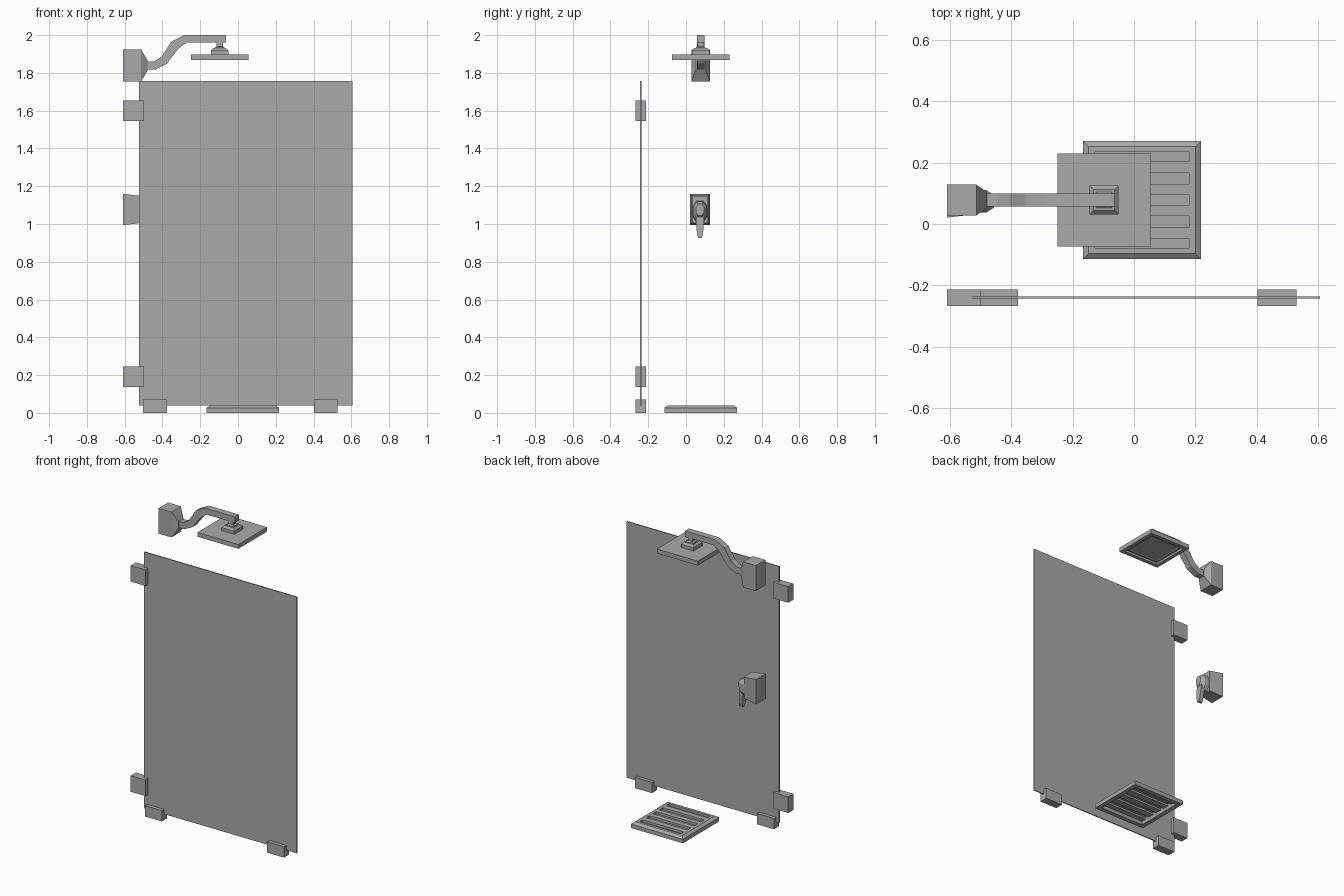
import bpy
import bmesh

old = bpy.data.objects.get("Cube")
if old:
    bpy.data.objects.remove(old)

# One grey for every part
grey = bpy.data.materials.new("plain grey")
grey.use_nodes = True
COLOUR = (0.4, 0.4, 0.4, 1)
grey.diffuse_color = COLOUR
grey.node_tree.nodes["Principled BSDF"].inputs["Base Color"].default_value = COLOUR


def loft(name, rings):
    """Skin a stack of equal-sized point rings and cap both ends."""
    bm = bmesh.new()
    loops = [[bm.verts.new(p) for p in ring] for ring in rings]
    n = len(loops[0])
    for a, b in zip(loops, loops[1:]):
        for i in range(n):
            j = (i + 1) % n
            bm.faces.new((a[i], a[j], b[j], b[i]))
    bm.faces.new(loops[0][::-1])
    bm.faces.new(loops[-1])
    bmesh.ops.recalc_face_normals(bm, faces=bm.faces[:])
    mesh = bpy.data.meshes.new(name)
    bm.to_mesh(mesh)
    bm.free()
    mesh.materials.append(grey)
    obj = bpy.data.objects.new(name, mesh)
    bpy.context.collection.objects.link(obj)
    return obj


def flat(cx, cy, hx, hy, z):
    """Horizontal rectangle."""
    return [(cx + sx * hx, cy + sy * hy, z)
            for sx, sy in ((-1, -1), (1, -1), (1, 1), (-1, 1))]


def upright(x, cy, cz, hy, hz):
    """Rectangle facing along x."""
    return [(x, cy + sy * hy, cz + sz * hz)
            for sy, sz in ((-1, -1), (1, -1), (1, 1), (-1, 1))]


def octagon(x, cy, cz, hy, hz, cut=0.5):
    """Eight-sided outline facing along x."""
    corners = ((-cut, -1), (cut, -1), (1, -cut), (1, cut),
               (cut, 1), (-cut, 1), (-1, cut), (-1, -cut))
    return [(x, cy + a * hy, cz + b * hz) for a, b in corners]


def box(name, x0, x1, y0, y1, z0, z1):
    c = ((x0 + x1) / 2, (y0 + y1) / 2, (x1 - x0) / 2, (y1 - y0) / 2)
    return loft(name, [flat(*c, z0), flat(*c, z1)])


def combine(obj, tool, operation):
    """Apply a boolean and discard the tool."""
    tool.hide_render = True
    mod = obj.modifiers.new(operation.lower(), 'BOOLEAN')
    mod.operation, mod.object, mod.solver = operation, tool, 'EXACT'
    bpy.context.view_layer.update()
    graph = bpy.context.evaluated_depsgraph_get()
    mesh = bpy.data.meshes.new_from_object(obj.evaluated_get(graph))
    obj.modifiers.clear()
    obj.data = mesh
    bpy.data.objects.remove(tool)


# Glass panel with its wall and floor clamps
box("glass_panel", -0.525, 0.605, -0.243, -0.236, 0.04, 1.757)
for name, z0, z1 in (("lower", 0.137, 0.245), ("upper", 1.545, 1.653)):
    box(name + "_wall_clamp", -0.608, -0.498, -0.267, -0.213, z0, z1)
for name, x0 in (("right", -0.503), ("left", 0.402)):
    box(name + "_floor_clamp", x0, x0 + 0.126, -0.267, -0.213, 0, 0.072)

# Floor drain: bevelled shell, hollow underneath, with five slot pockets
DX, DY = 0.026, 0.078
sections = [(0.155, 0.032), (0.162, 0), (0.192, 0), (0.192, 0.027), (0.174, 0.04)]
drain = loft("floor_drain", [flat(DX, DY, h, h, z) for h, z in sections])
for y in [DY + k * 0.07 for k in range(-2, 3)]:
    hy = 0.018 if abs(y - DY) < 0.1 else 0.0155
    shift = 0.0 if hy > 0.017 else (0.001 if y > DY else -0.001)
    pocket = box("pocket", DX - 0.156, DX + 0.156, y - hy - 0.003, y + hy + 0.003, 0.02, 0.036)
    combine(drain, pocket, 'UNION')
    slot = box("slot", DX - 0.153, DX + 0.153, y + shift - hy, y + shift + hy, 0.025, 0.06)
    combine(drain, slot, 'DIFFERENCE')

# Shower head: square plate with a recessed underside
HX, HY = -0.097, 0.078
plate = [(0.105, 0.88), (0.112, 0.876), (0.124, 0.88), (0.128, 0.868), (0.152, 0.868), (0.152, 0.897)]
loft("shower_head", [flat(HX, HY, h, h, 1 + z) for h, z in plate])
collar = [(0.047, 0.895), (0.047, 0.918), (0.034, 0.931)]
loft("head_collar", [flat(HX, HY, h, h, 1 + z) for h, z in collar])
neck = [(0.026, 0.93), (0.026, 0.934), (0.017, 0.941), (0.017, 0.965)]
loft("head_neck", [flat(HX, HY, h, h, 1 + z) for h, z in neck])

# Bent square arm
upper = [(-0.485, 0.86), (-0.444, 0.86), (-0.405, 0.886),
         (-0.352, 0.966), (-0.286, 1), (-0.063, 1)]
lower = [(-0.485, 0.817), (-0.437, 0.817), (-0.376, 0.849),
         (-0.315, 0.929), (-0.272, 0.96), (-0.063, 0.96)]
loft("shower_arm", [[(a[0], HY - 0.021, 1 + a[1]), (a[0], HY + 0.021, 1 + a[1]),
                     (b[0], HY + 0.021, 1 + b[1]), (b[0], HY - 0.021, 1 + b[1])]
                    for a, b in zip(upper, lower)])

# Wall mount tapering into the arm
loft("arm_wall_mount", [upright(-0.608, HY, 1.839, 0.05, 0.085),
                        upright(-0.513, HY, 1.839, 0.05, 0.085),
                        upright(-0.478, HY, 1.839, 0.026, 0.025)])

# Valve block, knob and lever
VY = 0.074
loft("valve_block", [upright(-0.608, VY, 1.077, 0.053, 0.083),
                     upright(-0.51, VY, 1.077, 0.042, 0.071)])
loft("valve_knob", [octagon(-0.515, VY, 1.066, 0.038, 0.055),
                    octagon(-0.48, VY, 1.066, 0.036, 0.052),
                    octagon(-0.455, VY, 1.075, 0.02, 0.03)])
lever = [(-0.48, 0.022, 1.08), (-0.472, 0.02, 1.0), (-0.468, 0.016, 0.95), (-0.468, 0.008, 0.925)]
loft("valve_lever", [flat(x, VY, 0.014, hy, z) for x, hy, z in lever])
